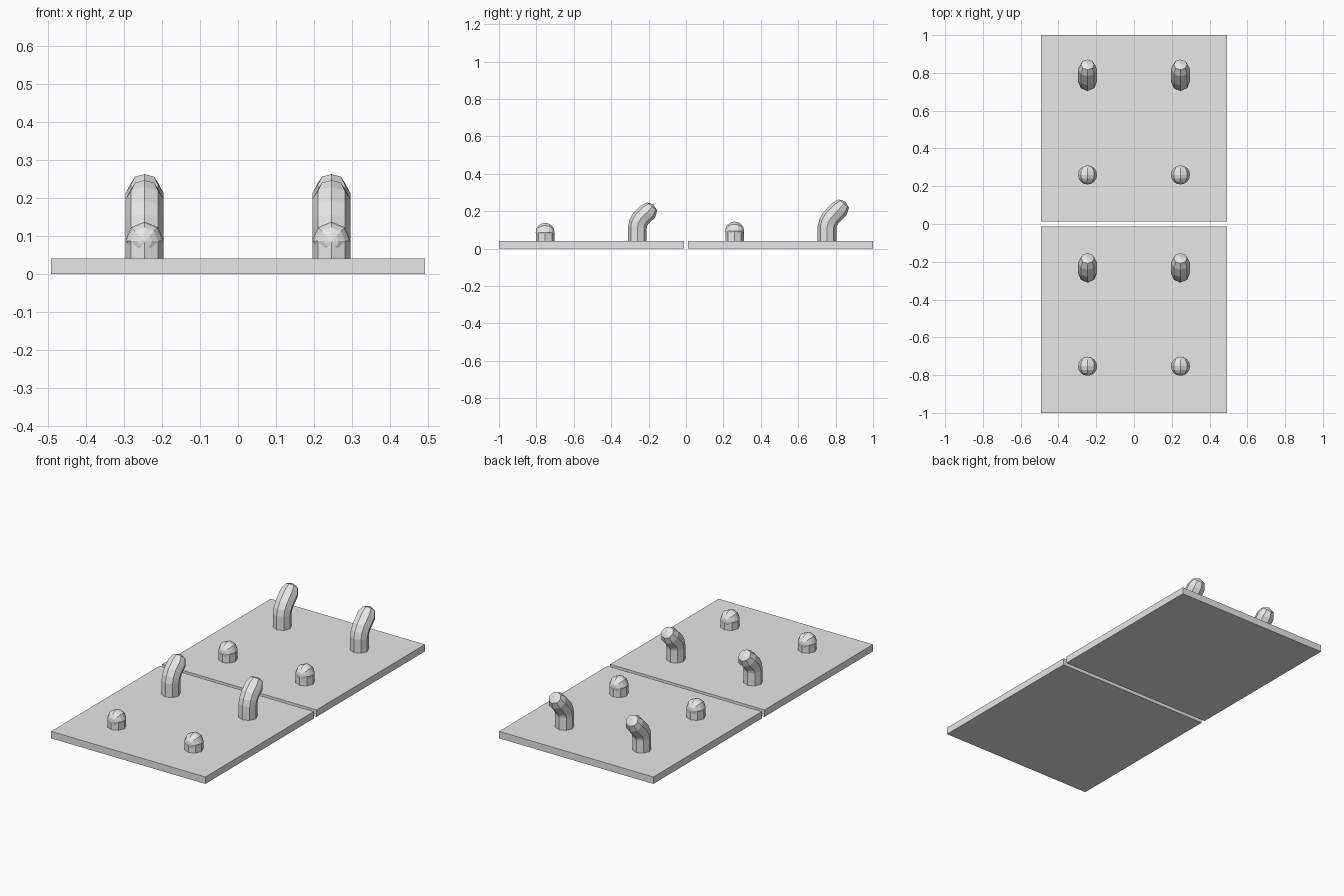
import bpy, bmesh, math
from mathutils import Vector, Matrix

if "Cube" in bpy.data.objects:
    bpy.data.objects.remove(bpy.data.objects["Cube"])

grey = bpy.data.materials.new("light grey")
grey.diffuse_color = (0.8, 0.8, 0.8, 1)
grey.use_nodes = True
grey.node_tree.nodes["Principled BSDF"].inputs["Base Color"].default_value = grey.diffuse_color

R = 0.05        # peg radius
SIDES = 8
PLATE_TOP = 0.04


def finish(bm, name):
    bmesh.ops.recalc_face_normals(bm, faces=bm.faces)
    mesh = bpy.data.meshes.new(name)
    bm.to_mesh(mesh)
    bm.free()
    mesh.materials.append(grey)
    bpy.context.collection.objects.link(bpy.data.objects.new(name, mesh))


def plate(name, y0, y1):
    bm = bmesh.new()
    size = Matrix.Diagonal((0.984, y1 - y0, PLATE_TOP, 1))
    place = Matrix.Translation((0, (y0 + y1) / 2, PLATE_TOP / 2))
    bmesh.ops.create_cube(bm, size=1, matrix=place @ size)
    finish(bm, name)


def ring(bm, centre, tilt, radius):
    """Octagon facing along a direction tilted from z towards +y."""
    side = Vector((1, 0, 0))
    up = Vector((0, math.cos(tilt), -math.sin(tilt)))
    return [bm.verts.new(centre + radius * (side * math.cos(a) + up * math.sin(a)))
            for a in (2 * math.pi * i / SIDES for i in range(SIDES))]


def bent_hook(name, x, y, tip_dy, tip_z):
    """Upright tube that leans back and ends in a dome."""
    bm = bmesh.new()
    lean = math.radians(40)
    path = [(0, PLATE_TOP - 0.005, 0), (0, 0.115, 0.08),
            (0.006, 0.14, 0.35), (0.02, 0.164, 0.62), (tip_dy, tip_z, lean)]
    rings = [ring(bm, Vector((x, y + dy, z)), t, R) for dy, z, t in path]
    # Dome on the leaning end
    axis = Vector((0, math.sin(lean), math.cos(lean)))
    tip = Vector((x, y + tip_dy, tip_z))
    c = math.cos(math.pi / 4) * R
    rings.append(ring(bm, tip + axis * c, lean, c))
    pole = bm.verts.new(tip + axis * R)
    for a, b in zip(rings, rings[1:]):
        for i in range(SIDES):
            j = (i + 1) % SIDES
            bm.faces.new((a[i], a[j], b[j], b[i]))
    for i in range(SIDES):
        bm.faces.new((rings[-1][i], rings[-1][(i + 1) % SIDES], pole))
    bm.faces.new(rings[0])
    finish(bm, name)


def short_peg(name, x, y, centre_z):
    """Short octagonal post topped with a ball whose poles face front and back."""
    bm = bmesh.new()
    low = ring(bm, Vector((x, y, PLATE_TOP - 0.005)), 0, R)
    high = ring(bm, Vector((x, y, centre_z)), 0, R)
    for i in range(SIDES):
        j = (i + 1) % SIDES
        bm.faces.new((low[i], low[j], high[j], high[i]))
    bm.faces.new(low)
    bm.faces.new(high)
    bmesh.ops.create_uvsphere(
        bm, u_segments=SIDES, v_segments=8, radius=R + 0.0005,
        matrix=Matrix.Translation((x, y, centre_z)) @ Matrix.Rotation(math.pi / 2, 4, 'X'))
    finish(bm, name)


# Two plates with a narrow gap between them
plate("front_plate", -1, -0.012)
plate("rear_plate", 0.012, 1)

# Mirrored pairs of pegs and hooks on each plate
for side, x in (("left", -0.246), ("right", 0.246)):
    short_peg(f"front_peg_{side}", x, -0.753, 0.087)
    bent_hook(f"front_hook_{side}", x, -0.26, 0.056, 0.197)
    short_peg(f"rear_peg_{side}", x, 0.26, 0.094)
    bent_hook(f"rear_hook_{side}", x, 0.754, 0.067, 0.213)
